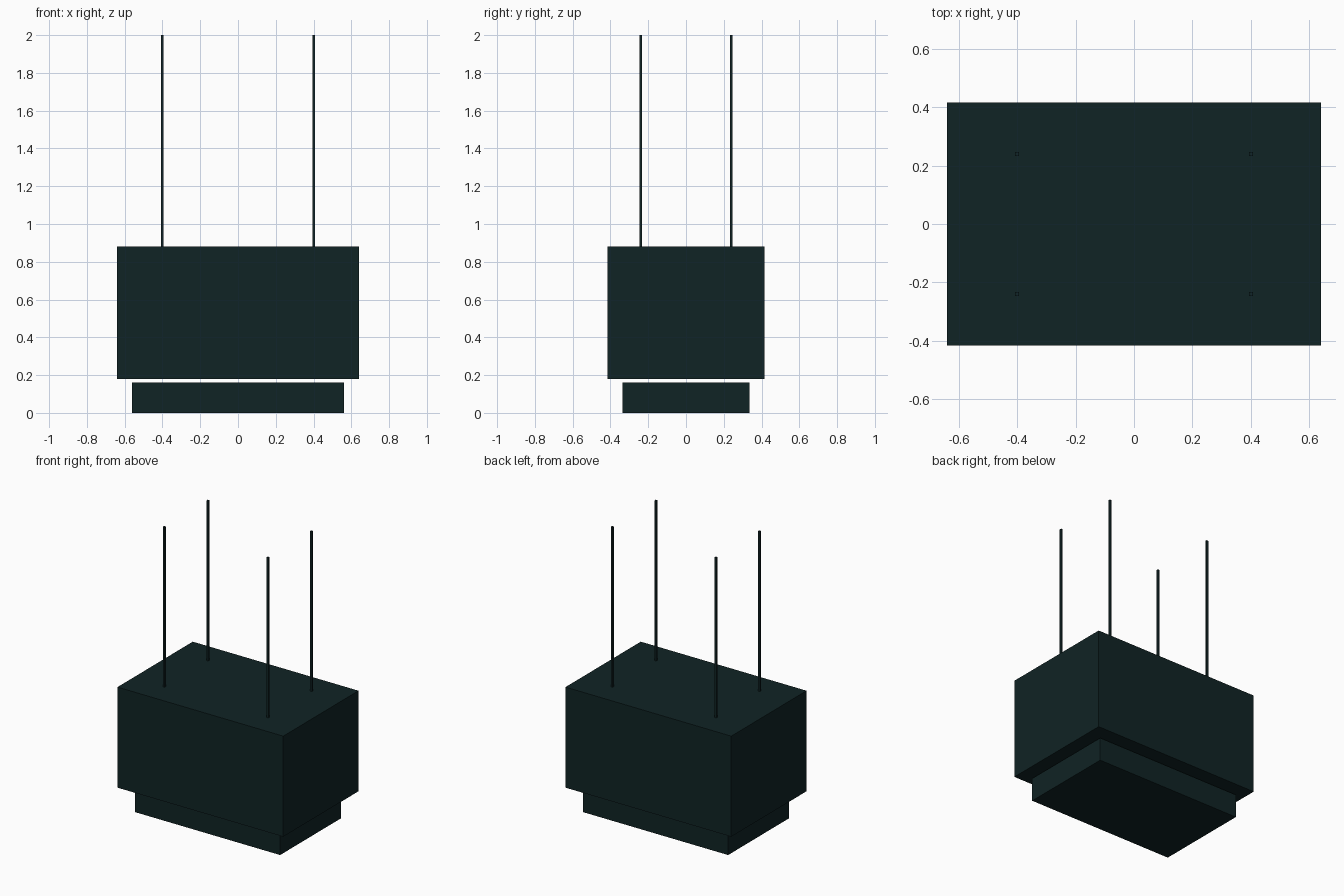
import bpy

default_cube = bpy.data.objects.get("Cube")
if default_cube:
    bpy.data.objects.remove(default_cube, do_unlink=True)

# Single dark teal finish
finish = bpy.data.materials.new("dark_teal")
finish.use_nodes = True
colour = (0.005, 0.017, 0.018, 1.0)
finish.diffuse_color = colour
finish.node_tree.nodes["Principled BSDF"].inputs["Base Color"].default_value = colour


def box(name, x, y, bottom, top, width, depth):
    """Axis-aligned box standing between two heights."""
    bpy.ops.mesh.primitive_cube_add(size=1, location=(x, y, (bottom + top) / 2))
    obj = bpy.context.object
    obj.name = name
    obj.scale = (width, depth, top - bottom)
    bpy.ops.object.transform_apply(location=False, rotation=False, scale=True)
    obj.data.materials.append(finish)
    return obj


# Lower panel, floating just under the main housing
box("lower_panel", 0, 0, 0, 0.162, 1.12, 0.67)

# Main housing
box("housing", 0, 0, 0.18, 0.882, 1.28, 0.83)

# Four thin hanging rods
for side, x in (("left", 0.4), ("right", -0.4)):
    for end, y in (("front", -0.24), ("back", 0.24)):
        box(f"{end}_{side}_rod", x, y, 0.88, 2.0, 0.013, 0.013)
